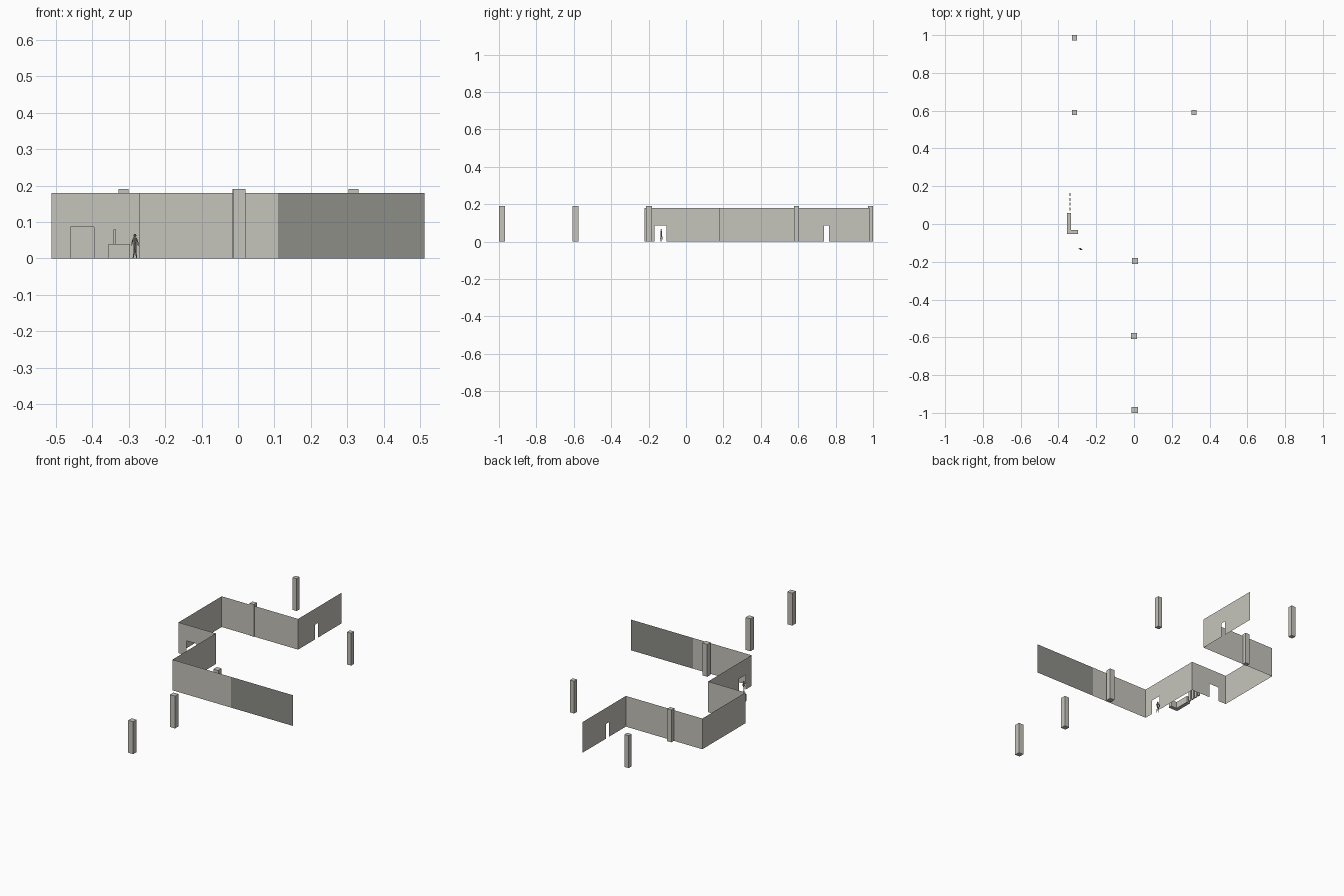
import bpy
import bmesh
from math import radians
from mathutils import Vector, Matrix

old = bpy.data.objects.get("Cube")
if old:
    bpy.data.objects.remove(old, do_unlink=True)


def material(name, color):
    m = bpy.data.materials.new(name)
    m.use_nodes = True
    m.diffuse_color = (*color, 1)
    m.node_tree.nodes["Principled BSDF"].inputs["Base Color"].default_value = (*color, 1)
    return m


LIGHT = material("light_grey", (0.56, 0.55, 0.50))
DARK = material("dark_grey", (0.27, 0.27, 0.245))
WALL_H, DOOR_H, COLUMN_H = 0.18, 0.086, 0.19


def finish(name, bm, mat):
    mesh = bpy.data.meshes.new(name)
    bm.to_mesh(mesh)
    bm.free()
    mesh.materials.append(mat)
    obj = bpy.data.objects.new(name, mesh)
    bpy.context.collection.objects.link(obj)
    return obj


def wall(name, start, end, mat=LIGHT, door=None):
    """Thin sheet wall; door = distances of its jambs from the start."""
    a, b = Vector((*start, 0)), Vector((*end, 0))
    length = (b - a).length
    outline = [(0, 0)]
    if door:
        d0, d1 = door
        outline += [(d0, 0), (d0, DOOR_H), (d1, DOOR_H), (d1, 0)]
    outline += [(length, 0), (length, WALL_H), (0, WALL_H)]
    bm = bmesh.new()
    along = (b - a).normalized()
    bm.faces.new([bm.verts.new(a + along * d + Vector((0, 0, z))) for d, z in outline])
    return finish(name, bm, mat)


def box(name, x, y, z, mat=LIGHT):
    """Box from (min, max) ranges on each axis."""
    bm = bmesh.new()
    bmesh.ops.create_cube(bm, size=1)
    for v in bm.verts:
        v.co = [r[0] if c < 0 else r[1] for c, r in zip(v.co, (x, y, z))]
    return finish(name, bm, mat)


def prism(name, points, height, mat=LIGHT):
    bm = bmesh.new()
    base = bm.faces.new([bm.verts.new((x, y, 0)) for x, y in points])
    top = bmesh.ops.extrude_face_region(bm, geom=[base])["geom"]
    bmesh.ops.translate(bm, vec=(0, 0, height),
                        verts=[g for g in top if isinstance(g, bmesh.types.BMVert)])
    bmesh.ops.recalc_face_normals(bm, faces=bm.faces)
    return finish(name, bm, mat)


# Stepped run of walls
wall("front_wall_light", (-0.27, -0.222), (0.11, -0.222))
wall("front_wall_dark", (0.11, -0.222), (0.512, -0.222), DARK)
wall("entrance_wall", (-0.27, -0.222), (-0.27, 0.18), door=(0.054, 0.118))
wall("inner_wall", (-0.512, 0.18), (-0.27, 0.18), door=(0.052, 0.117))
wall("side_wall", (-0.512, 0.18), (-0.512, 0.58))
wall("back_wall", (-0.512, 0.58), (-0.016, 0.58))
wall("rear_side_wall", (-0.016, 0.58), (-0.016, 0.98), door=(0.157, 0.185))

# Free-standing columns
front_columns = [(0.005, -0.197), (0.001, -0.592), (0.004, -0.984)]
rear_columns = [(-0.314, 0.59), (0.317, 0.59), (-0.314, 0.986)]
for group, half, spots in (("front", 0.016, front_columns), ("rear", 0.0135, rear_columns)):
    for i, (x, y) in enumerate(spots, 1):
        box(f"{group}_column_{i}", (x - half, x + half), (y - half, y + half), (0, COLUMN_H))

# L-shaped reception desk
prism("reception_desk", [(-0.356, -0.053), (-0.296, -0.053), (-0.296, -0.031),
                         (-0.334, -0.031), (-0.334, 0.057), (-0.356, 0.057)], 0.04)

# Row of gate panels beside the desk
for i in range(4):
    y = 0.072 + i * 0.025
    box(f"gate_panel_{i + 1}", (-0.342, -0.335), (y, y + 0.016), (0, 0.08))


# Small walking figure
def limb(bm, a, b, r1, r2):
    a, b = Vector(a), Vector(b)
    turn = (b - a).to_track_quat("Z", "Y").to_matrix().to_4x4()
    bmesh.ops.create_cone(bm, cap_ends=True, segments=8, radius1=r1, radius2=r2,
                          depth=(b - a).length,
                          matrix=Matrix.Translation((a + b) / 2) @ turn)


bm = bmesh.new()
for s in (-1, 1):
    knee = (s * 0.004, -s * 0.002, 0.018)
    limb(bm, (s * 0.0055, s * 0.001, 0), knee, 0.0015, 0.002)
    limb(bm, knee, (s * 0.002, 0, 0.036), 0.002, 0.003)
    limb(bm, (s * 0.005, 0, 0.055), (s * 0.0085, s * 0.002, 0.044), 0.0017, 0.0014)
    limb(bm, (s * 0.0085, s * 0.002, 0.044), (s * 0.007, s * 0.005, 0.035), 0.0014, 0.001)
limb(bm, (0, 0, 0.034), (0, 0, 0.057), 0.004, 0.005)
bmesh.ops.create_uvsphere(bm, u_segments=8, v_segments=6, radius=0.0042,
                          matrix=Matrix.Translation((0, 0, 0.063)))
bmesh.ops.transform(bm, verts=bm.verts, matrix=Matrix.Translation((-0.283, -0.132, 0))
                    @ Matrix.Rotation(radians(-35), 4, "Z"))
finish("walking_figure", bm, DARK)
